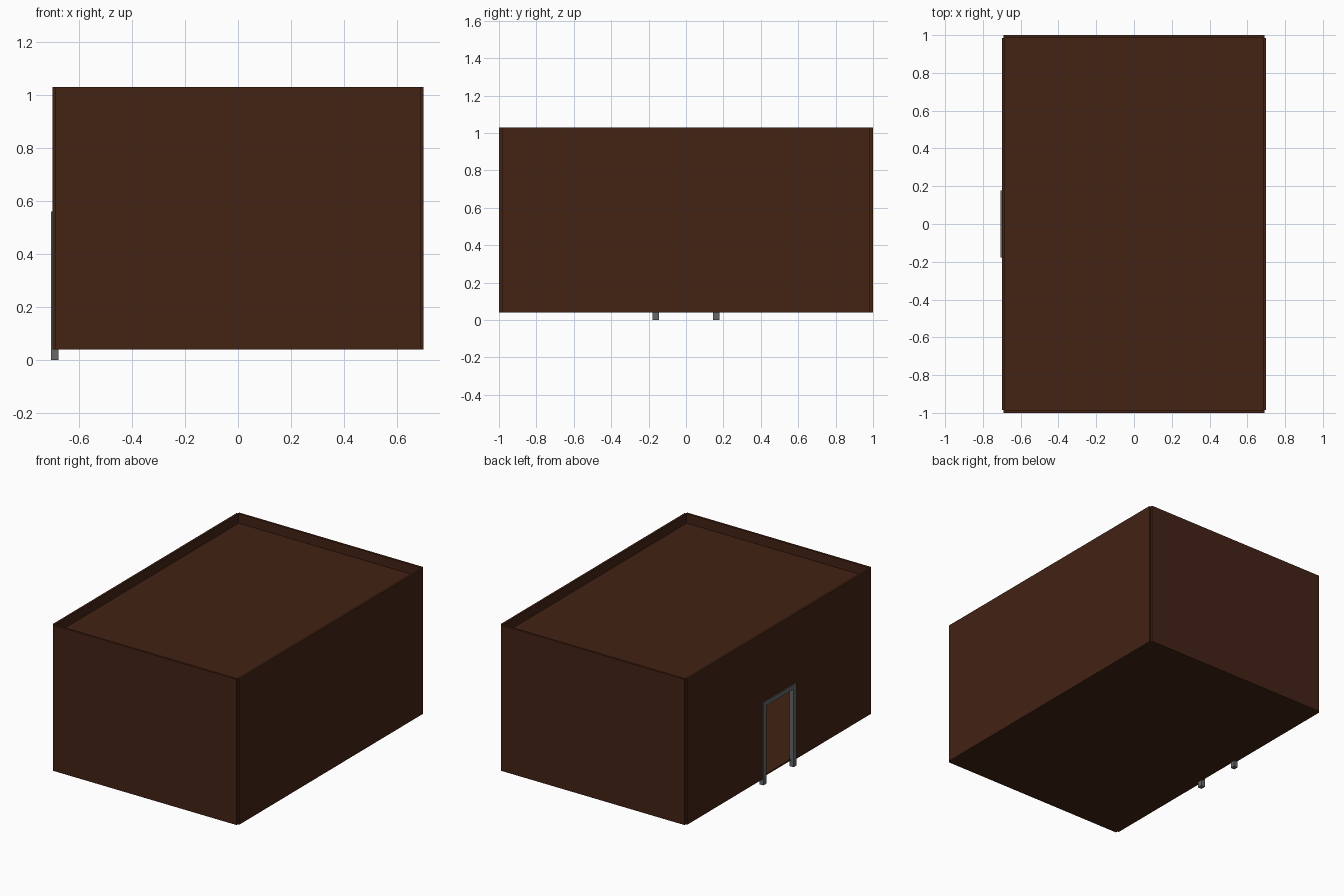
import bpy, bmesh

if "Cube" in bpy.data.objects:
    bpy.data.objects.remove(bpy.data.objects["Cube"])


def material(name, rgb):
    m = bpy.data.materials.new(name)
    m.diffuse_color = (*rgb, 1)
    m.use_nodes = True
    m.node_tree.nodes["Principled BSDF"].inputs["Base Color"].default_value = m.diffuse_color
    return m


brown = material("dark_brown", (0.056, 0.016, 0.007))
grey = material("dark_grey", (0.13, 0.135, 0.14))


def extrude_x(name, outline, x0, x1, mat):
    """Extrude a (y, z) outline along x from x0 to x1."""
    bm = bmesh.new()
    face = bm.faces.new([bm.verts.new((x0, y, z)) for y, z in outline])
    geom = bmesh.ops.extrude_face_region(bm, geom=[face])["geom"]
    moved = [g for g in geom if isinstance(g, bmesh.types.BMVert)]
    bmesh.ops.translate(bm, verts=moved, vec=(x1 - x0, 0, 0))
    bmesh.ops.recalc_face_normals(bm, faces=bm.faces)
    me = bpy.data.meshes.new(name)
    bm.to_mesh(me)
    bm.free()
    me.materials.append(mat)
    ob = bpy.data.objects.new(name, me)
    bpy.context.collection.objects.link(ob)
    return ob


def box(name, x0, x1, y0, y1, z0, z1, mat):
    return extrude_x(name, [(y0, z0), (y1, z0), (y1, z1), (y0, z1)], x0, x1, mat)


def portal(name, half, z0, z1, open_half, open_top, x0, x1, mat):
    """Upright slab with an opening that reaches its lower edge."""
    outline = [(-half, z0), (-open_half, z0), (-open_half, open_top), (open_half, open_top),
               (open_half, z0), (half, z0), (half, z1), (-half, z1)]
    return extrude_x(name, outline, x0, x1, mat)


BASE, TOP = 0.04, 1.03
INNER_X, INNER_Y = 0.685, 0.985

# Front, back and right walls, meeting in small corner notches
box("front_wall", -0.69, 0.69, -1.0, -INNER_Y, BASE, TOP, brown)
box("back_wall", -0.69, 0.69, INNER_Y, 1.0, BASE, TOP, brown)
box("right_wall", INNER_X, 0.70, -INNER_Y, INNER_Y, BASE, TOP, brown)

# Left wall with the doorway
portal("left_wall", INNER_Y, BASE, TOP, 0.16, 0.545, -0.70, -INNER_X, brown)

# Door frame standing on the ground
portal("door_frame", 0.178, 0.0, 0.56, 0.145, 0.53, -0.706, -0.678, grey)

# Floor and the roof sunk below the parapet
box("floor", -INNER_X, INNER_X, -INNER_Y, INNER_Y, BASE, BASE + 0.01, brown)
box("roof", -INNER_X, INNER_X, -INNER_Y, INNER_Y, 0.95, 0.965, brown)
